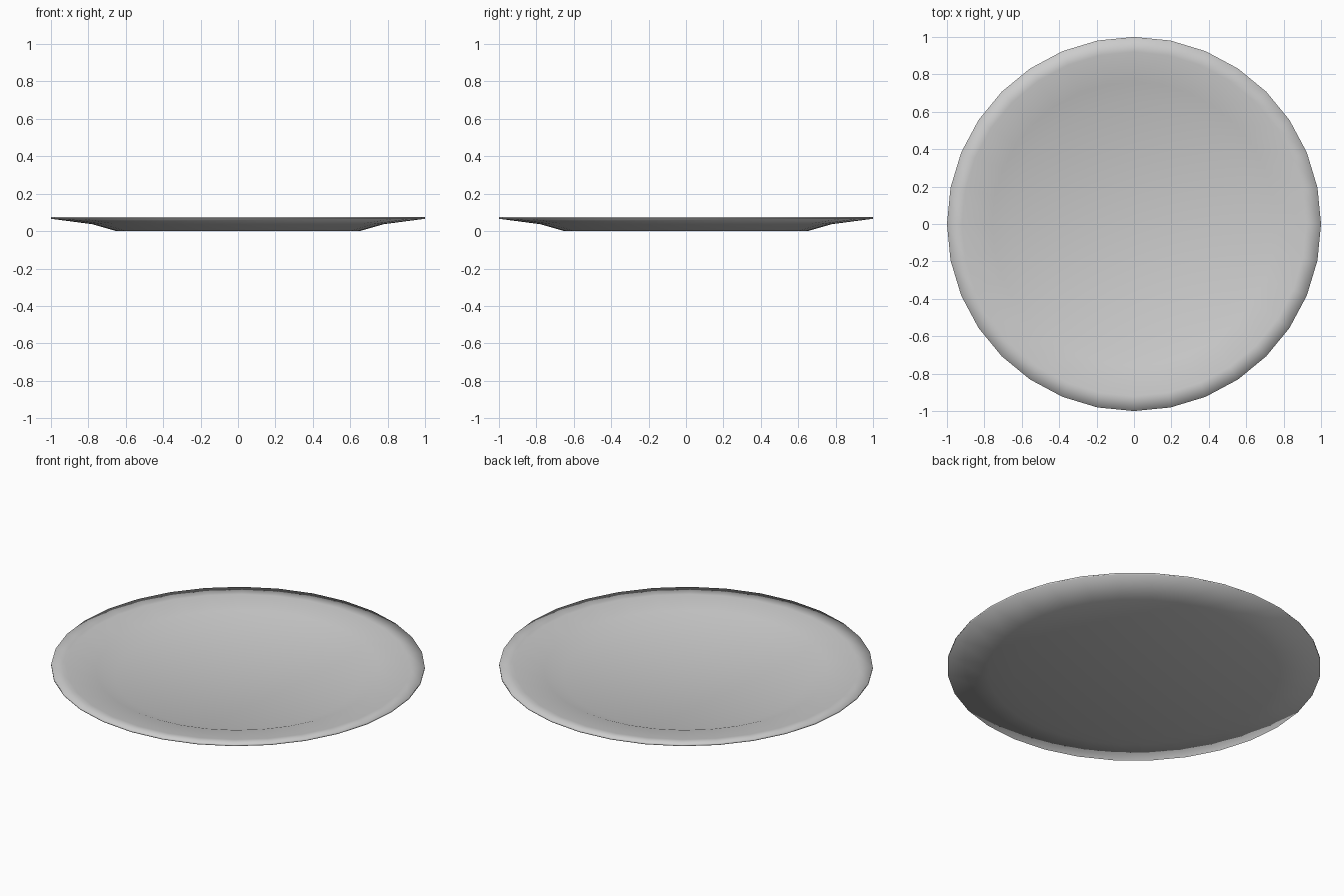
import bpy, bmesh, math

if "Cube" in bpy.data.objects:
    bpy.data.objects.remove(bpy.data.objects["Cube"])

SIDES = 32

# half cross-section (radius, height): underside centre -> rim -> inner floor centre
profile = [
    (0.0, 0.0), (0.65, 0.0), (0.78, 0.037), (1.0, 0.066),
    (1.0, 0.075), (0.92, 0.068), (0.76, 0.049), (0.66, 0.012), (0.0, 0.010),
]


def lathe(name, points, sides):
    bm = bmesh.new()
    rings = []
    for r, z in points:
        if r == 0:
            rings.append([bm.verts.new((0, 0, z))] * sides)
        else:
            rings.append([bm.verts.new((r * math.cos(2 * math.pi * i / sides),
                                        r * math.sin(2 * math.pi * i / sides), z))
                          for i in range(sides)])
    for a, b in zip(rings, rings[1:]):
        for i in range(sides):
            j = (i + 1) % sides
            corners = list(dict.fromkeys([a[i], a[j], b[j], b[i]]))
            bm.faces.new(corners).smooth = True
    bmesh.ops.recalc_face_normals(bm, faces=bm.faces)
    mesh = bpy.data.meshes.new(name)
    bm.to_mesh(mesh)
    bm.free()
    obj = bpy.data.objects.new(name, mesh)
    bpy.context.collection.objects.link(obj)
    return obj


# shallow round dish with a wide rim, smooth all over
lathe("plate", profile, SIDES)
